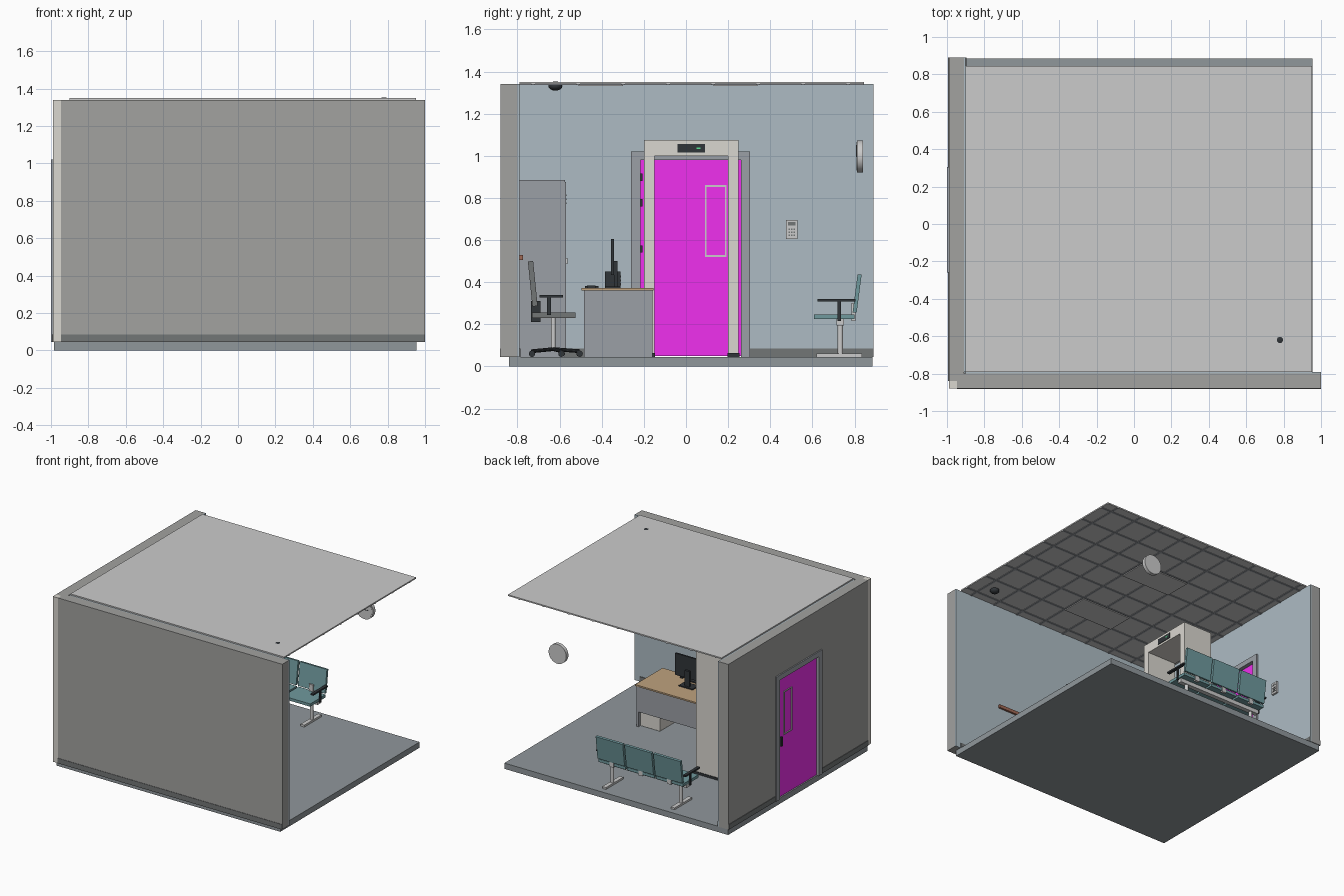
import bpy, math
from mathutils import Vector

if "Cube" in bpy.data.objects:
    bpy.data.objects.remove(bpy.data.objects["Cube"])

def mat(name, r, g, b):
    m = bpy.data.materials.new(name)
    m.diffuse_color = (r, g, b, 1)
    m.use_nodes = True
    m.node_tree.nodes["Principled BSDF"].inputs["Base Color"].default_value = m.diffuse_color
    return m

GREY = mat("wall_grey", .36, .36, .35)
BLUE = mat("wall_blue", .42, .50, .55)
FLOOR = mat("floor_grey", .28, .31, .33)
DARK = mat("dark_grey", .17, .18, .18)
STEEL = mat("steel_grey", .33, .35, .38)
BEIGE = mat("beige", .70, .68, .63)
WHITE = mat("ceiling_white", .74, .74, .72)
BLACK = mat("black", .03, .035, .04)
PINK = mat("magenta", .87, .03, .86)
TEAL = mat("teal", .16, .32, .34)
WOOD = mat("wood", .52, .36, .21)
RAIL = mat("red_wood", .35, .14, .09)
METAL = mat("light_metal", .62, .64, .65)
GREEN = mat("green", .1, .8, .3)

def box(name, x0, x1, y0, y1, z0, z1, m, tilt=0):
    bpy.ops.mesh.primitive_cube_add(size=1, location=((x0+x1)/2, (y0+y1)/2, (z0+z1)/2))
    o = bpy.context.object
    o.name = name
    o.scale = (x1-x0, y1-y0, z1-z0)
    o.rotation_euler.x = tilt
    o.data.materials.append(m)
    return o

def rod(name, a, b, r, m, n=24):
    a, b = Vector(a), Vector(b)
    bpy.ops.mesh.primitive_cylinder_add(vertices=n, radius=r, depth=(b-a).length, location=(a+b)/2)
    o = bpy.context.object
    o.name = name
    o.rotation_euler = (b-a).to_track_quat('Z', 'Y').to_euler()
    o.data.materials.append(m)
    bpy.ops.object.shade_smooth_by_angle()
    return o

# Floor and front wall
box("floor", -.985, .955, -.84, .885, 0, .045, FLOOR)
box("front_wall", -.945, 1, -.88, -.80, .045, 1.34, GREY)
box("front_wall_lining", -.9, 1, -.80, -.79, .045, 1.34, BLUE)
box("corner_post", -.99, -.945, -.88, -.84, .045, 1.34, BEIGE)
box("front_skirting_outer", -.945, 1, -.883, -.88, .045, .085, DARK)
box("front_skirting_inner", -.9, .955, -.79, -.785, .045, .085, DARK)
box("wall_rail", -.2, .6, -.79, -.775, .505, .53, RAIL)

# Left wall around the door opening
for n, y0, y1, z0 in (("near", -.84, -.225, .045), ("far", .27, .89, .045), ("over_door", -.225, .27, .985)):
    box("left_wall_" + n, -.99, -.91, y0, y1, z0, 1.34, GREY)
    box("left_lining_" + n, -.91, -.90, max(y0, -.79), y1, z0, 1.34, BLUE)
for n, y0, y1 in (("near", -.84, -.26), ("far", .305, .89)):
    box("left_skirting_outer_" + n, -.994, -.99, y0, y1, .045, .085, DARK)
    box("left_skirting_inner_" + n, -.90, -.895, max(y0, -.79), y1, .045, .085, DARK)

# Door with frame, window trim, hinges and handles
box("door_leaf", -.98, -.915, -.217, .262, .05, .98, PINK)
box("door_jamb_near", -1, -.885, -.26, -.217, .045, 1.02, STEEL)
box("door_jamb_far", -1, -.885, .262, .305, .045, 1.02, STEEL)
box("door_head", -1, -.885, -.217, .262, .98, 1.02, STEEL)
for x in (-.982, -.913):
    for y in (.09, .185):
        box("window_trim_side", x-.004, x+.004, y, y+.008, .52, .86, METAL)
    for z in (.52, .852):
        box("window_trim_bar", x-.004, x+.004, .098, .185, z, z+.008, METAL)
    s = -1 if x < -.95 else 1
    box("door_handle", min(x, x+s*.016), max(x, x+s*.016), .225, .24, .45, .52, BLACK)
for z in (.2, .54, .76, .88):
    box("door_hinge", -.916, -.905, -.217, -.207, z, z+.035, BLACK)

# Wall keypad
box("keypad", -.9, -.885, .475, .53, .605, .695, METAL)
box("keypad_screen", -.886, -.883, .485, .52, .67, .685, DARK)
for i in range(9):
    y, z = .487 + i % 3*.012, .62 + i//3*.014
    box("keypad_button", -.886, -.882, y, y+.007, z, z+.007, DARK)

# Ceiling with tile grid and light panels
box("ceiling", -.9, .953, -.79, .845, 1.34, 1.35, WHITE)
for i in range(9):
    x = -.85 + i*.2135
    box("ceiling_bar_x", x-.008, x+.008, -.79, .845, 1.336, 1.341, STEEL)
for i in range(8):
    y = -.725 + i*.2135
    box("ceiling_bar_y", -.9, .953, y-.008, y+.008, 1.336, 1.341, STEEL)
for y in (-.405, .235):
    box("light_panel", -.21, .217, y-.105, y+.105, 1.33, 1.341, WHITE)
bpy.ops.mesh.primitive_uv_sphere_add(segments=24, ring_count=12, radius=.033, location=(.78, -.62, 1.331))
dome = bpy.context.object
dome.name = "camera_dome"
dome.scale.z = .67
dome.data.materials.append(BLACK)
bpy.ops.object.shade_smooth_by_angle()

# Clock
rod("clock_case", (.527, .84, .997), (.527, .812, .997), .076, METAL, 40)
rod("clock_face", (.527, .815, .997), (.527, .81, .997), .068, WHITE, 40)
box("clock_minute_hand", .525, .529, .808, .81, .997, 1.05, BLACK)
box("clock_hour_hand", .527, .565, .808, .81, .995, .999, BLACK)

# Walk-through detector
for y in (-.2, .2):
    box("detector_post", -.51, -.26, y, y+.05, .045, 1.0, BEIGE)
    box("detector_foot", -.52, -.245, y-.004, y+.054, .045, .063, BLACK)
box("detector_header", -.51, -.26, -.2, .25, 1.0, 1.075, BEIGE)
box("detector_display", -.262, -.256, -.04, .09, 1.015, 1.057, BLACK)
box("detector_light", -.257, -.254, .05, .07, 1.032, 1.04, GREEN)

# Desk
box("desk_top", -.15, .55, -.495, -.155, .36, .372, WOOD)
for x in (-.14, .525):
    box("desk_side", x, x+.015, -.485, -.16, .045, .36, STEEL)
box("desk_modesty_panel", -.125, .525, -.175, -.163, .16, .36, STEEL)
box("desk_pedestal", .35, .52, -.45, -.177, .05, .355, BEIGE)
for z in (.06, .16, .26):
    box("drawer_front", .355, .515, -.457, -.45, z, z+.09, METAL)

# Monitor, keyboard, mouse and desk unit
box("monitor", .105, .335, -.356, -.342, .435, .605, BLACK)
box("monitor_neck", .2, .24, -.342, -.326, .375, .50, BLACK)
box("monitor_base", .16, .28, -.385, -.31, .372, .38, BLACK)
box("keyboard", .1, .29, -.48, -.415, .372, .382, BLACK)
box("mouse", .33, .355, -.47, -.43, .372, .384, BLACK)
box("desk_unit", .02, .11, -.385, -.31, .372, .45, BLACK)
for i in range(9):
    x, z = .035 + i % 3*.022, .385 + i//3*.018
    box("desk_unit_button", x, x+.012, -.311, -.308, z, z+.01, METAL)

# Office chair
cx, cy = .2, -.63
box("chair_seat", cx-.105, cx+.105, -.73, -.525, .23, .257, DARK)
box("chair_back", cx-.095, cx+.095, -.74, -.715, .285, .5, DARK, .1)
box("chair_back_bracket", cx-.03, cx+.03, -.735, -.69, .21, .31, BLACK)
rod("chair_column", (cx, cy, .08), (cx, cy, .23), .011, METAL)
for s in (-1, 1):
    x = cx + s*.115
    box("chair_arm_pad", x-.013, x+.013, -.695, -.583, .328, .34, BLACK)
    box("chair_arm_post", x-.007, x+.007, -.66, -.64, .245, .33, BLACK)
for i in range(5):
    a = math.radians(90 + 72*i)
    ex, ey = cx + .125*math.cos(a), cy + .125*math.sin(a)
    rod("chair_base_leg", (cx, cy, .082), (ex, ey, .072), .009, BLACK, 10)
    rod("chair_caster", (ex-.01, ey, .06), (ex+.01, ey, .06), .015, BLACK, 16)

# Locker
box("locker_body", -.87, -.45, -.79, -.575, .045, .885, STEEL)
for x in (-.865, -.657):
    box("locker_door", x, x+.202, -.575, -.57, .07, .875, STEEL)
    for z in (.77, .79, .81):
        box("locker_vent", x+.05, x+.15, -.57, -.567, z, z+.007, DARK)
for x in (-.69, -.64):
    box("locker_handle", x, x+.012, -.57, -.562, .485, .515, METAL)

# Waiting bench
for i in range(3):
    x = -.535 + i*.25
    box("bench_seat", x, x+.235, .608, .8, .225, .247, TEAL)
    box("bench_back", x, x+.235, .803, .822, .255, .437, TEAL, -.13)
    box("bench_back_bracket", x+.1, x+.135, .785, .805, .215, .30, METAL)
box("bench_beam", -.53, .19, .715, .75, .195, .225, METAL)
for x in (-.47, .125):
    rod("bench_leg", (x, .733, .05), (x, .733, .2), .013, METAL)
    box("bench_foot", x-.016, x+.016, .62, .835, .045, .06, METAL)
for x in (-.548, .203):
    box("bench_arm", x-.012, x+.012, .625, .805, .308, .32, BLACK)
    box("bench_arm_post", x-.006, x+.006, .72, .735, .215, .31, BLACK)
